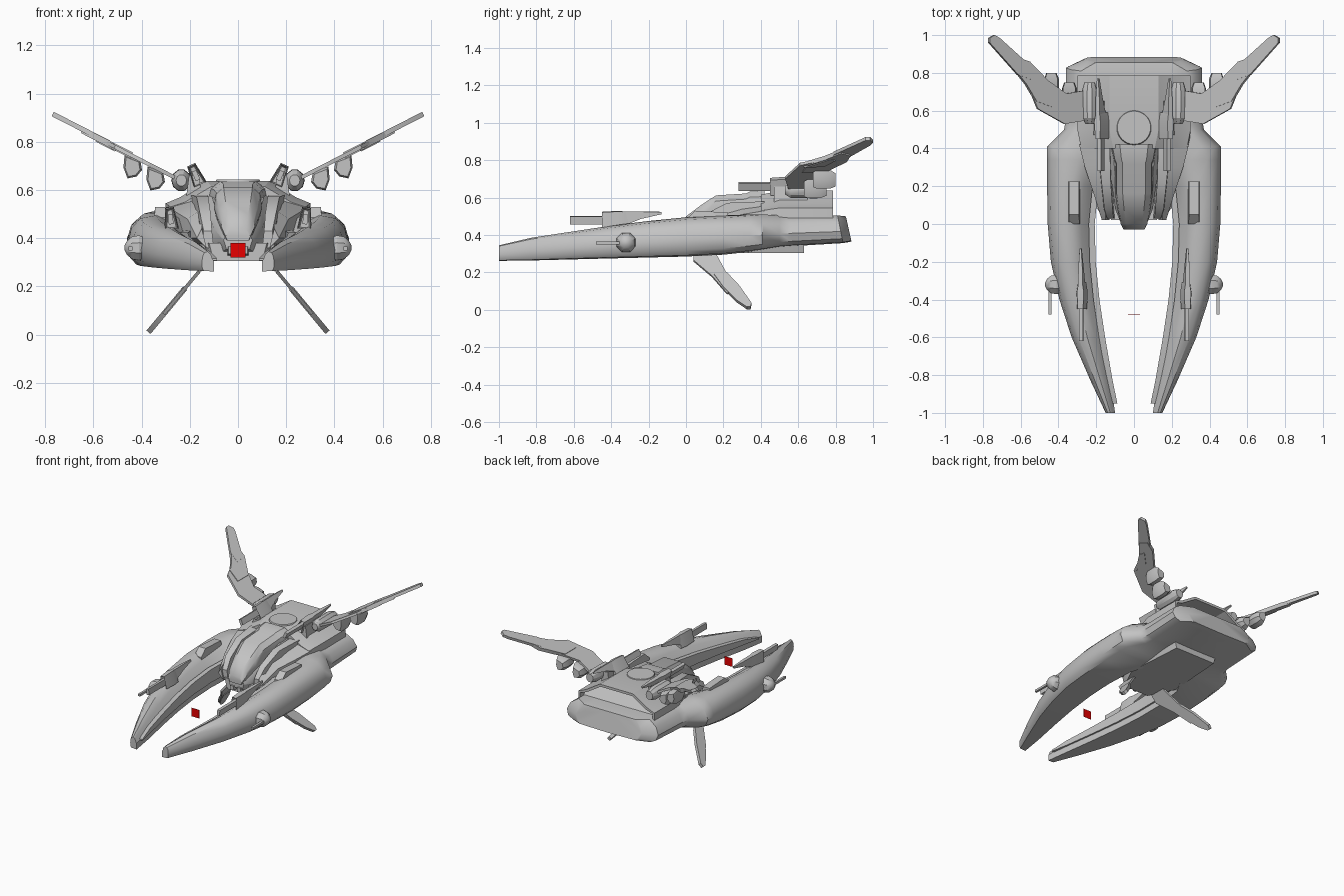
import bpy, bmesh, math
from mathutils import Matrix, Vector

cube = bpy.data.objects.get("Cube")
if cube:
    bpy.data.objects.remove(cube)


def material(name, rgb):
    m = bpy.data.materials.new(name)
    m.use_nodes = True
    m.diffuse_color = (*rgb, 1)
    m.node_tree.nodes["Principled BSDF"].inputs["Base Color"].default_value = (*rgb, 1)
    return m


GREY = material("hull grey", (0.55, 0.55, 0.55))
RED = material("marker red", (0.8, 0.0, 0.0))


def finish(name, bm, mirror=True, angle=30, mat=GREY):
    bmesh.ops.recalc_face_normals(bm, faces=bm.faces)
    me = bpy.data.meshes.new(name)
    bm.to_mesh(me)
    bm.free()
    me.materials.append(mat)
    ob = bpy.data.objects.new(name, me)
    bpy.context.collection.objects.link(ob)
    bpy.ops.object.select_all(action='DESELECT')
    ob.select_set(True)
    bpy.context.view_layer.objects.active = ob
    bpy.ops.object.shade_smooth_by_angle(angle=math.radians(angle))
    if mirror:
        ob.modifiers.new("Mirror", 'MIRROR')
    return ob


def add_loft(bm, rings):
    """Skin a list of closed rings of equal length and cap both ends."""
    vs = [[bm.verts.new(p) for p in r] for r in rings]
    n = len(vs[0])
    for a, b in zip(vs, vs[1:]):
        for i in range(n):
            j = (i + 1) % n
            bm.faces.new((a[i], a[j], b[j], b[i]))
    return bm.faces.new(vs[0]), bm.faces.new(vs[-1])


def loft(name, rings, **kw):
    bm = bmesh.new()
    add_loft(bm, rings)
    return finish(name, bm, **kw)


def rect(y, x0, x1, z0, z1, inset=0.0):
    """Box section across y; inset narrows the top edge."""
    return [(x0, y, z0), (x1, y, z0), (x1 - inset, y, z1), (x0 + inset, y, z1)]


def sym(y, half):
    """Symmetric section from (x, z) points listed bottom to top."""
    return [(x, y, z) for x, z in half] + [(-x, y, z) for x, z in reversed(half)]


def plate(name, origin, along, poly, t, shift=0.0):
    """Slanted slab: poly is (distance along, y), thickness t."""
    d = Vector((along[0], 0, along[1])).normalized()
    nrm = Vector((-d.z, 0, d.x))
    base = [Vector(origin) + d * s + Vector((0, y, 0)) for s, y in poly]
    return loft(name, [[p + nrm * (shift + h) for p in base] for h in (-t / 2, t / 2)])


# Main hull: two forward arms merging into a rear slab
PROFILE = [(0, 0), (0, .52), (.12, .62), (.25, .86), (.5, 1), (.78, .94), (.94, .74),
           (1, .42), (.96, .16), (.85, .03)]
HULL = [(-1, .1, .15, .262, .345, 0), (-.83, .125, .23, .264, .385, 0), (-.6, .165, .33, .27, .42, 0),
        (-.4, .195, .395, .275, .45, 0), (-.2, .215, .44, .28, .475, 0), (0, .22, .457, .285, .495, 0),
        (.2, .2, .46, .295, .505, 0), (.34, .13, .46, .31, .51, .4), (.41, 0, .46, .32, .51, 1),
        (.5, 0, .37, .335, .505, 1), (.56, 0, .36, .34, .505, 1), (.84, 0, .36, .357, .505, 1),
        (.885, 0, .26, .365, .5, 1)]


def hull_ring(y, xi, xo, zb, zt, rear):
    ring = []
    for u, v in PROFILE:
        if v > .3 and u < .8:
            v += (1 - v) * rear
        slope = -.03 * v if y > .8 else 0
        ring.append((xi + (xo - xi) * u, y + slope, zb + (zt - zb) * v))
    return ring


loft("hull", [hull_ring(*s) for s in HULL], angle=38)
loft("arm_inner_rail", [rect(max(y, -.95), xi - .012, xi + .02, zb + .045, zb + (zt - zb) * .66)
                        for y, xi, xo, zb, zt, r in HULL[:7]])

# Raised engine deck with a recessed rear opening
bm = bmesh.new()
DECK = [(.3, .47), (.3, .545), (.24, .57), (.13, .638)]
_, back = add_loft(bm, [sym(.4, [(.29, .47), (.28, .53), (.22, .55), (.11, .615)]),
                        sym(.5, DECK), sym(.785, DECK)])
bmesh.ops.recalc_face_normals(bm, faces=bm.faces)
bmesh.ops.inset_region(bm, faces=[back], thickness=.018)
hole = bmesh.ops.extrude_face_region(bm, geom=[back])
bmesh.ops.delete(bm, geom=[back], context='FACES_ONLY')
for v in [g for g in hole["geom"] if isinstance(g, bmesh.types.BMVert)]:
    v.co.y -= .03 + max(0, v.co.z - .5) * .9
finish("engine_deck", bm, mirror=False)

# Round hatch on the deck
bm = bmesh.new()
bmesh.ops.create_cone(bm, cap_ends=True, segments=32, radius1=.092, radius2=.088, depth=.008,
                      matrix=Matrix.Translation((0, .51, .639)))
finish("deck_hatch", bm, mirror=False)

# Fuselage, cockpit canopy and nose
loft("fuselage", [sym(y, [(w * .8, zb), (w, zb + .04), (w, zt - .03), (w * .8, zt)])
                  for y, w, zb, zt in [(-.02, .06, .355, .42), (.08, .1, .33, .47),
                                       (.3, .13, .32, .56), (.45, .14, .32, .6)]], mirror=False)
loft("canopy", [sym(y, [(w * .8, zb), (w, (zb + zt) / 2), (w * .92, zt - .03), (w * .6, zt)])
                for y, w, zb, zt in [(-.03, .055, .39, .44), (0, .07, .4, .5), (.08, .088, .42, .56),
                                     (.16, .1, .44, .612), (.32, .1, .46, .622), (.34, .11, .46, .632),
                                     (.42, .125, .5, .636)]], mirror=False)
loft("nose_gun", [rect(-.03, .015, .04, .335, .365), rect(.1, .015, .05, .32, .37)])

# Walls beside the cockpit
loft("cockpit_wall", [rect(y, x0, x1, .36, zt, .008) for y, x0, x1, zt in
                      [(.03, .1, .15, .43), (.08, .105, .165, .5), (.22, .115, .18, .572),
                       (.42, .12, .2, .58)]])
loft("shoulder_fairing", [[(.13, y, .36), (x, y, .4), (x, y, zt - .04), (.15, y, zt)] for y, x, zt in
                          [(.02, .17, .44), (.15, .21, .52), (.3, .26, .55), (.42, .29, .57)]])

# Belly plate
loft("belly_plate", [rect(y, -w, w, .305, .38, -.02) for y, w in [(.02, .1), (.2, .19), (.63, .16)]],
     mirror=False)

# Intake boxes on top of the arms
bm = bmesh.new()
add_loft(bm, [rect(0, .285, .35, .46, .485, .004), rect(.05, .285, .35, .46, .53, .006),
              rect(.225, .285, .35, .46, .52, .006)])
bm.faces.ensure_lookup_table()
tops = [f for f in bm.faces if f.calc_center_median().z > .5 and abs(f.normal.z) > .9]
bmesh.ops.inset_region(bm, faces=tops, thickness=.01, depth=-.006)
finish("arm_intake", bm)


# Guns: barrel, body with an open muzzle, tail fin
def gun(name, loc, tilt, k=1.0):
    bm = bmesh.new()
    add_loft(bm, [rect(y, -.01, .01, -.03, .012) for y in (-.22, -.02)])
    front, _ = add_loft(bm, [rect(y, -w, w, -.05, zt, .012) for y, w, zt in
                             [(-.05, .026, .035), (.04, .03, .04), (.09, .022, .035)]])
    bmesh.ops.recalc_face_normals(bm, faces=bm.faces)
    bmesh.ops.inset_region(bm, faces=[front], thickness=.009, depth=-.03)
    add_loft(bm, [rect(.06, -.02, .02, -.04, .038, .008), rect(.16, -.015, .015, .0, .038, .004),
                  rect(.27, -.006, .006, .024, .036, .002)])
    m = Matrix.Translation(loc) @ Matrix.Rotation(tilt, 4, 'Y') @ Matrix.Scale(k, 4)
    bmesh.ops.transform(bm, matrix=m, verts=bm.verts)
    finish(name, bm)


gun("arm_gun", (.28, -.4, .488), math.radians(6))
gun("root_gun", (.178, .5, .668), math.radians(24))

# Wing root nacelles
bm = bmesh.new()
RINGS = [(.53, .022), (.56, .04), (.7, .042), (.75, .028)]
add_loft(bm, [[(.235 + r * math.cos(a), y, .64 + 1.1 * r * math.sin(a))
               for a in [math.tau * i / 10 for i in range(10)]] for y, r in RINGS])
add_loft(bm, [rect(y, .15, .215, .57, .66, .012) for y in (.47, .65)])
finish("wing_root_nacelle", bm)

# Upper wings: root panel, thick mid panel, tip spar
ROOT, UP = (.2, 0, .62), (.89, .455)
plate("wing_root_panel", ROOT, UP, [(.05, .55), (.19, .53), (.35, .61), (.4, .72), (.32, .78),
                                    (.18, .69), (.05, .71)], .016)
plate("wing_mid_panel", ROOT, UP, [(.27, .62), (.36, .65), (.42, .74), (.5, .83), (.47, .88),
                                   (.4, .86), (.27, .74)], .026)
plate("wing_flap", ROOT, UP, [(.34, .63), (.36, .67), (.43, .76), (.42, .8), (.35, .74)], .018, -.008)
plate("wing_tip_spar", ROOT, UP, [(.38, .76), (.47, .79), (.64, .96), (.64, .985), (.61, 1.0),
                                  (.58, .985), (.4, .84)], .02, .004)

# Pods below the wings
for name, x, z, y in [("inner_wing_pod", .345, .638, .63), ("outer_wing_pod", .44, .688, .68)]:
    bm = bmesh.new()
    hexa = [(-.042, -.005), (-.035, .035), (.03, .06), (.035, .005), (.018, -.04), (-.02, -.032)]
    add_loft(bm, [[(x + a * s, y + dy, z + b * s) for a, b in hexa]
                  for dy, s in [(0, .8), (.02, 1), (.09, 1), (.12, .7)]])
    finish(name, bm)

# Lower fins
LOW, DOWN = (.155, 0, .27), (.64, -.77)
plate("lower_fin", LOW, DOWN, [(-.06, .04), (.01, .04), (.12, .14), (.24, .22), (.2, .26),
                               (.06, .2), (-.06, .15)], .014)
plate("lower_fin_tip", LOW, DOWN, [(.11, .15), (.2, .2), (.29, .27), (.338, .325), (.338, .345),
                                   (.31, .35), (.19, .285), (.1, .22)], .022)

# Side turrets with a thin barrel
bm = bmesh.new()
DOME = [(.37, .04), (.41, .056), (.44, .05), (.46, .032), (.47, .012)]
add_loft(bm, [[(x, -.32 + r * math.cos(a), .36 + r * math.sin(a))
               for a in [math.tau * (i + .5) / 8 for i in range(8)]] for x, r in DOME])
add_loft(bm, [rect(y, .437, .453, .35, .366) for y in (-.48, -.32)])
finish("side_turret", bm)

# Red marker square ahead of the nose
bm = bmesh.new()
add_loft(bm, [rect(y, -.031, .031, .32, .38) for y in (-.482, -.48)])
finish("red_marker", bm, mirror=False, mat=RED)
